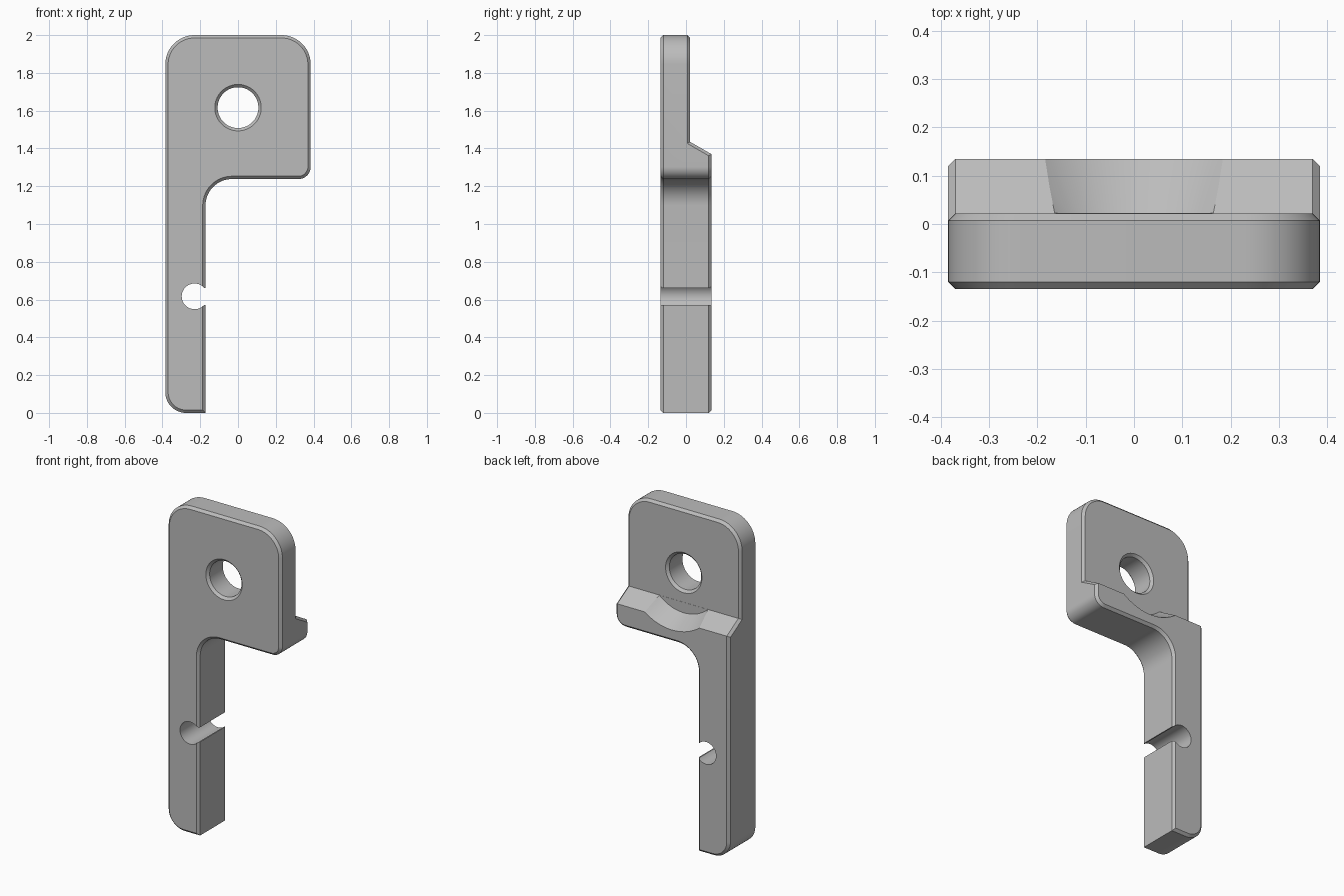
import bpy, bmesh, math
from mathutils import Matrix, Vector

if "Cube" in bpy.data.objects:
    bpy.data.objects.remove(bpy.data.objects["Cube"], do_unlink=True)

FRONT, BACK, PLATE_BACK = -0.135, 0.135, 0.022
CHAMFER = 0.015
HOLE_Z = 1.616

grey = bpy.data.materials.new("light grey")
grey.use_nodes = True
grey.diffuse_color = (0.5, 0.5, 0.5, 1)
grey.node_tree.nodes["Principled BSDF"].inputs["Base Color"].default_value = (0.5, 0.5, 0.5, 1)


def rounded(points, steps=14):
    """Outline from (x, z, corner radius) points with right-angled corners."""
    out = []
    for i, (x, z, r) in enumerate(points):
        p = Vector((x, z))
        if r == 0:
            out.append(p)
            continue
        a = (Vector(points[i - 1][:2]) - p).normalized() * r
        b = (Vector(points[(i + 1) % len(points)][:2]) - p).normalized() * r
        for k in range(steps + 1):
            t = math.pi / 2 * k / steps
            out.append(p + a * (1 - math.sin(t)) + b * (1 - math.cos(t)))
    return out


def make_object(name, bm):
    bmesh.ops.recalc_face_normals(bm, faces=bm.faces)
    mesh = bpy.data.meshes.new(name)
    bm.to_mesh(mesh)
    bm.free()
    mesh.materials.append(grey)
    ob = bpy.data.objects.new(name, mesh)
    bpy.context.collection.objects.link(ob)
    return ob


def prism(name, verts, depth):
    bm = bmesh.new()
    face = bm.faces.new([bm.verts.new(v) for v in verts])
    moved = bmesh.ops.extrude_face_region(bm, geom=[face])["geom"]
    bmesh.ops.translate(bm, vec=depth, verts=[v for v in moved if isinstance(v, bmesh.types.BMVert)])
    return make_object(name, bm)


def cone(name, x, z, y0, y1, r0, r1, sides=64):
    """Round cutter along y, radius r0 at y0 and r1 at y1."""
    bm = bmesh.new()
    turn = Matrix.Translation((x, (y0 + y1) / 2, z)) @ Matrix.Rotation(-math.pi / 2, 4, "X")
    bmesh.ops.create_cone(bm, cap_ends=True, segments=sides, radius1=r0, radius2=r1,
                          depth=y1 - y0, matrix=turn)
    return make_object(name, bm)


def cut(body, cutter):
    mod = body.modifiers.new("cut", "BOOLEAN")
    mod.operation, mod.solver, mod.object = "DIFFERENCE", "EXACT", cutter
    bpy.context.view_layer.objects.active = body
    bpy.ops.object.modifier_apply(modifier=mod.name)
    bpy.data.objects.remove(cutter, do_unlink=True)


# Flag-shaped body: square head on a long side arm
outline = rounded([(-0.385, 0, 0.11), (-0.172, 0, 0), (-0.172, 1.238, 0.14),
                   (0.385, 1.238, 0.065), (0.385, 2, 0.155), (-0.385, 2, 0.155)])
body = prism("bracket_body", [(p.x, FRONT, p.y) for p in outline], (0, BACK - FRONT, 0))

# Thin head with a sloping ledge at the back
slope = math.tan(math.radians(30))
ledge = [(-1, PLATE_BACK, 1.435), (-1, 0.5, 1.435 - slope * (0.5 - PLATE_BACK)),
         (-1, 0.5, 2.5), (-1, PLATE_BACK, 2.5)]
cut(body, prism("ledge_cutter", ledge, (2, 0, 0)))

# Conical scoop in the ledge and the round hole
cut(body, cone("scoop_cutter", 0, HOLE_Z, PLATE_BACK + 0.0005, 0.248, 0.245, 0.371))
cut(body, cone("hole_cutter", 0, HOLE_Z, -0.4, 0.4, 0.108, 0.108))

# Chamfer wherever a wall meets a front, back or ledge face
bm = bmesh.new()
bm.from_mesh(body.data)
rims = [e for e in bm.edges if len(e.link_faces) == 2
        and sum(abs(f.normal.y) > 0.3 for f in e.link_faces) == 1]
bmesh.ops.bevel(bm, geom=rims, offset=CHAMFER, offset_type="OFFSET", segments=1,
                profile=0.5, affect="EDGES", clamp_overlap=False)
bm.to_mesh(body.data)
bm.free()

# Keyhole notch in the arm
cut(body, cone("notch_cutter", -0.23, 0.617, -0.4, 0.4, 0.068, 0.068))
slot = [(-0.215, -0.4, 0.572), (-0.1, -0.4, 0.572), (-0.1, -0.4, 0.662), (-0.215, -0.4, 0.662)]
cut(body, prism("slot_cutter", slot, (0, 0.8, 0)))

bpy.ops.object.select_all(action="DESELECT")
body.select_set(True)
bpy.context.view_layer.objects.active = body
bpy.ops.object.shade_smooth_by_angle(angle=math.radians(25))
